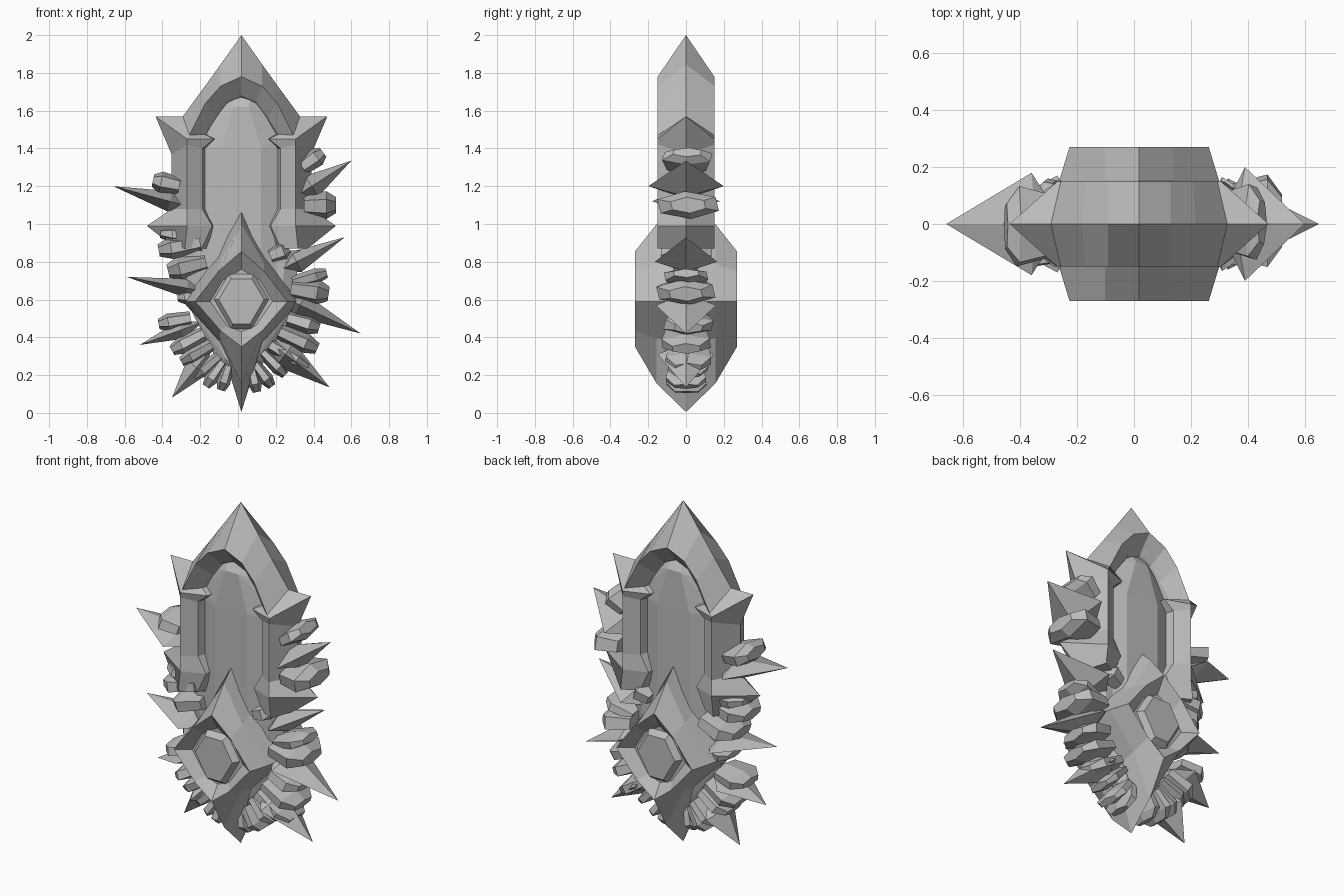
import bpy, bmesh, math, random
from mathutils import Vector

random.seed(4)
if "Cube" in bpy.data.objects:
    bpy.data.objects.remove(bpy.data.objects["Cube"], do_unlink=True)

CX = 0.018  # the frame's symmetry line

stone = bpy.data.materials.new("grey_stone")
stone.use_nodes = True
GREY = (0.5, 0.5, 0.5, 1)
stone.diffuse_color = GREY
stone.node_tree.nodes["Principled BSDF"].inputs["Base Color"].default_value = GREY


def finish(name, bm):
    bmesh.ops.remove_doubles(bm, verts=bm.verts, dist=0.0005)
    bmesh.ops.recalc_face_normals(bm, faces=bm.faces)
    mesh = bpy.data.meshes.new(name)
    bm.to_mesh(mesh)
    bm.free()
    mesh.materials.append(stone)
    obj = bpy.data.objects.new(name, mesh)
    bpy.context.collection.objects.link(obj)
    return obj


def hull(name, points):
    bm = bmesh.new()
    verts = [bm.verts.new(p) for p in points]
    out = bmesh.ops.convex_hull(bm, input=verts)
    loose = {g for g in out["geom_interior"] + out["geom_unused"]
             if isinstance(g, bmesh.types.BMVert)}
    bmesh.ops.delete(bm, geom=list(loose), context='VERTS')
    bmesh.ops.dissolve_limit(bm, angle_limit=0.02, verts=bm.verts, edges=bm.edges)
    return finish(name, bm)


def mirrored_hull(name, points):
    return hull(name, [(CX + sx * x, sy * y, z) for x, y, z in points
                       for sx in (-1, 1) for sy in (-1, 1)])


def loft(name, rings):
    bm = bmesh.new()
    loops = [[bm.verts.new(p) for p in ring] for ring in rings]
    n = len(loops[0])
    for a, b in zip(loops, loops[1:]):
        for i in range(n):
            j = (i + 1) % n
            bm.faces.new((a[i], a[j], b[j], b[i]))
    bm.faces.new(loops[0])
    bm.faces.new(loops[-1])
    return finish(name, bm)


# Pointed arch frame: ridge, front edge, inner edge, recess, and inner edge depth
stations = [
    ((.35, .87), (.30, .87), (.21, .87), (.17, .87), .10),
    ((.50, .99), (.287, .99), (.155, .99), (.14, .99), .10),
    ((.37, 1.08), (.287, 1.08), (.207, 1.08), (.185, 1.08), .10),
    ((.37, 1.37), (.287, 1.42), (.207, 1.40), (.185, 1.40), .10),
    ((.455, 1.57), (.287, 1.45), (.145, 1.45), (.135, 1.45), .10),
    ((.31, 1.57), (.275, 1.47), (.195, 1.475), (.18, 1.475), .08),
    ((.20, 1.72), (.19, 1.64), (.14, 1.565), (.13, 1.55), .07),
    ((.11, 1.845), (.11, 1.73), (.08, 1.645), (.075, 1.63), .07),
    ((0, 2), (0, 1.78), (0, 1.68), (0, 1.66), .07),
]


def section(station, side):
    o, f, i, r, d = station
    pts = [(o, 0), (f, -.15), (i, -d), (r, -.03), (r, .03), (i, d), (f, .15)]
    return [(CX + side * p[0], y, p[1]) for p, y in pts]


loft("arch_frame", [section(s, 1) for s in stations]
     + [section(s, -1) for s in reversed(stations[:-1])])

# Faceted panel filling the arch
mirrored_hull("arch_panel", [
    (.22, .045, .6), (.105, .09, .6), (.22, .045, 1.4), (.105, .09, 1.4),
    (.04, .085, 1.62), (.215, .04, 1.47), (.15, .04, 1.59), (.05, .04, 1.69)])

# Slim core that the crystals grow from
mirrored_hull("lower_core", [
    (.31, .02, .86), (.24, .06, .86), (.27, .02, .55), (.2, .06, .55),
    (.13, .02, .28), (.08, .06, .28), (.03, .03, .17)])


# Kite-shaped boss that runs through from front to back
def kite(y, top, upper, side, lower, bottom):
    right = [upper, (side, .59), lower]
    outline = [(0, top)] + right + [(0, bottom)] + [(-x, z) for x, z in reversed(right)]
    return [(CX + x, y, z) for x, z in outline]


layers = [
    (0, 1.15, (.13, .85), .31, (.11, .36), .005),
    (.155, 1.0, (.12, .79), .28, (.115, .395), .155),
    (.27, .855, (.12, .75), .245, (.11, .435), .35),
    (.215, .76, (.10, .70), .165, (.075, .46), .43),
]
loft("kite_boss", [kite(-l[0], *l[1:]) for l in reversed(layers)]
     + [kite(*l) for l in layers[1:]])

# Cut gem set in each face of the boss
gem = [(.055, .12), (.12, .01), (.045, -.12)]
for name, sy in (("front_gem", -1), ("back_gem", 1)):
    hull(name, [(CX + sx * x * k, sy * y, .59 + z * k) for x, z in gem
                for sx in (-1, 1) for k, y in ((1, .25), (1.3, .2))])


# Long four-sided spikes: base, tip, half width, half depth
def spike(name, base, tip, w, d):
    b, t = Vector((base[0], 0, base[1])), Vector((tip[0], 0, tip[1]))
    axis = (t - b).normalized()
    side = axis.cross(Vector((0, 1, 0))) * w
    depth = Vector((0, d, 0))
    hull(name, [t, b + side, b - side, b + depth, b - depth, b - axis * .12])


spikes = [
    ((-.36, 1.12), (-.66, 1.20), .055, .18),
    ((-.27, .66), (-.59, .72), .05, .17),
    ((-.30, .44), (-.52, .36), .05, .15),
    ((-.22, .24), (-.35, .08), .065, .13),
    ((.39, 1.20), (.60, 1.335), .065, .20),
    ((.31, .80), (.565, .93), .06, .165),
    ((.33, .57), (.65, .42), .065, .16),
    ((.25, .31), (.485, .135), .08, .15),
]
for n, s in enumerate(spikes):
    spike(f"spike_{n + 1}", *s)


# Stubby six-sided crystals, wide from front to back: base, tip, radius
def crystal(name, base, tip, r):
    b, t = Vector((base[0], 0, base[1])), Vector((tip[0], 0, tip[1]))
    side = (t - b).normalized().cross(Vector((0, 1, 0)))
    shift = random.uniform(-.015, .015)
    twist = random.uniform(-.12, .12)
    depth = min(.06 + 1.6 * r, .17)
    pts = []
    for along, scale in ((0, .85), (.7, 1.05), (1, .6)):
        for i in range(6):
            a = twist + i * math.pi / 3
            pts.append(b.lerp(t, along) + side * (math.cos(a) * r * scale)
                       + Vector((0, shift + math.sin(a) * depth * scale, 0)))
    hull(name, pts)


crystals = [
    ((-.31, 1.20), (-.45, 1.23), .055),
    ((-.20, .93), (-.41, .95), .04),
    ((-.20, .90), (-.42, .86), .055),
    ((-.17, .80), (-.37, .75), .06),
    ((-.20, .62), (-.32, .61), .035),
    ((-.25, .50), (-.42, .47), .045),
    ((-.18, .42), (-.35, .33), .045),
    ((-.14, .36), (-.30, .27), .04),
    ((-.10, .30), (-.23, .19), .035),
    ((-.08, .27), (-.17, .14), .035),
    ((-.05, .25), (-.09, .12), .035),
    ((.34, 1.30), (.45, 1.38), .05),
    ((.35, 1.10), (.52, 1.10), .07),
    ((.17, .83), (.27, .87), .055),
    ((.29, .69), (.47, .74), .04),
    ((.28, .66), (.48, .63), .065),
    ((.26, .50), (.43, .45), .05),
    ((.22, .43), (.42, .34), .05),
    ((.17, .36), (.37, .24), .045),
    ((.13, .32), (.25, .20), .035),
    ((.09, .26), (.18, .14), .035),
    ((.07, .25), (.10, .11), .035),
]
for n, c in enumerate(crystals):
    crystal(f"crystal_{n + 1}", *c)
